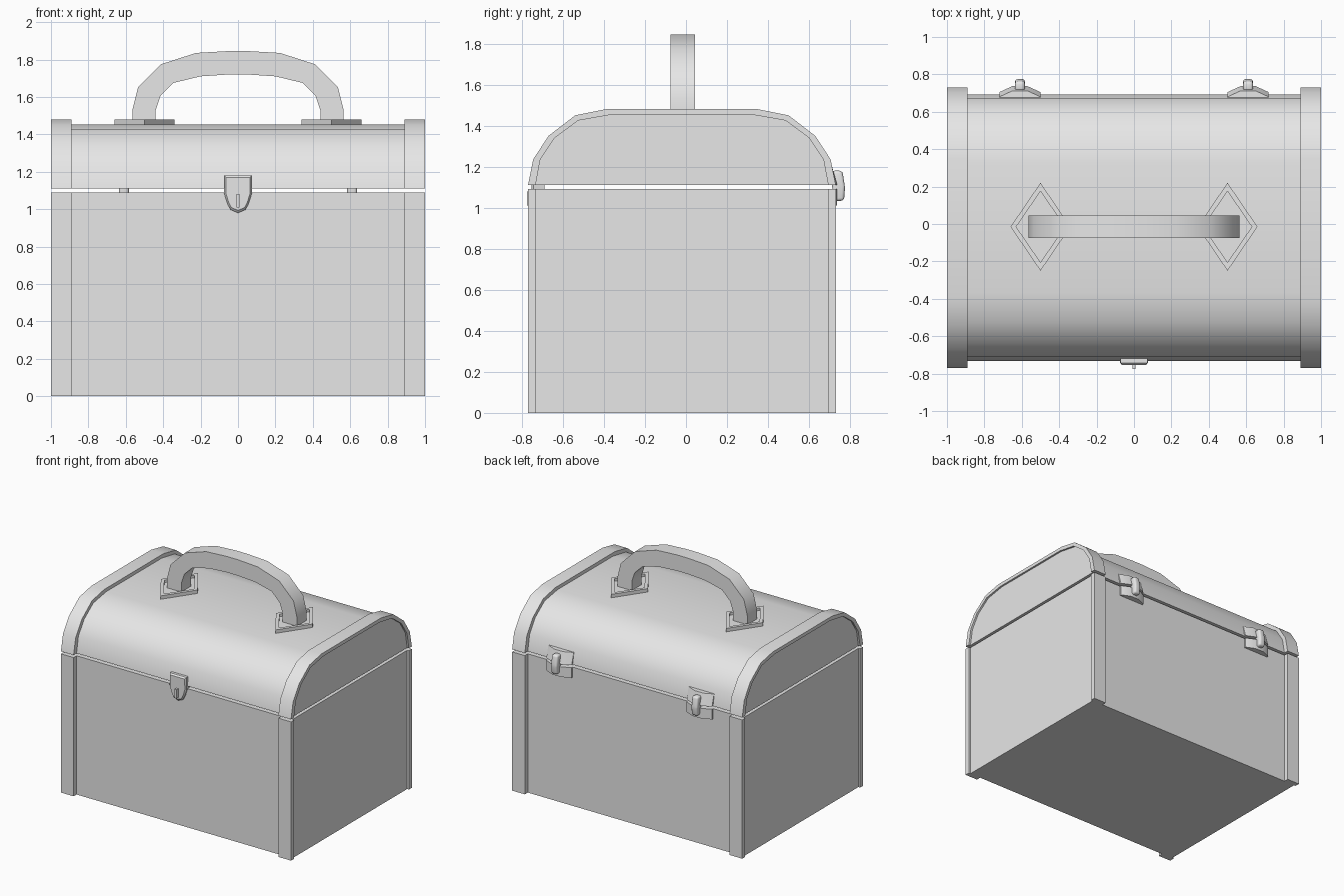
import bpy, bmesh, math

cube = bpy.data.objects.get("Cube")
if cube:
    bpy.data.objects.remove(cube, do_unlink=True)

grey = bpy.data.materials.new("light_grey")
grey.diffuse_color = (0.8, 0.8, 0.8, 1)
grey.use_nodes = True
grey.node_tree.nodes["Principled BSDF"].inputs["Base Color"].default_value = (0.8, 0.8, 0.8, 1)

MID_Y = -0.02          # depth centre of the case
END_X = 1.0            # outer face of the end trim
TRIM_X = 0.89          # inner edge of the end trim
PANEL_X = 0.985        # recessed end panels
SEAM_LOW, SEAM_HIGH = 1.09, 1.11


def loft(name, loops, round_edges=0.0):
    """Skin matching loops of points and cap both ends."""
    bm = bmesh.new()
    rings = [[bm.verts.new(p) for p in loop] for loop in loops]
    for a, b in zip(rings, rings[1:]):
        for i in range(len(a)):
            j = (i + 1) % len(a)
            bm.faces.new((a[i], a[j], b[j], b[i]))
    bm.faces.new(rings[0][::-1])
    bm.faces.new(rings[-1])
    bmesh.ops.recalc_face_normals(bm, faces=bm.faces)
    if round_edges:
        bmesh.ops.bevel(bm, geom=bm.edges[:], offset=round_edges, segments=3,
                        profile=0.5, affect='EDGES', clamp_overlap=True)
    mesh = bpy.data.meshes.new(name)
    bm.to_mesh(mesh)
    bm.free()
    mesh.materials.append(grey)
    obj = bpy.data.objects.new(name, mesh)
    bpy.context.collection.objects.link(obj)
    bpy.ops.object.select_all(action='DESELECT')
    obj.select_set(True)
    bpy.context.view_layer.objects.active = obj
    bpy.ops.object.shade_smooth_by_angle(angle=math.radians(35))
    return obj


def prism_x(name, pts, x0, x1, **kw):
    return loft(name, [[(x, y, z) for y, z in pts] for x in (x0, x1)], **kw)


def prism_y(name, pts, y0, y1):
    return loft(name, [[(x, y, z) for x, z in pts] for y in (y0, y1)])


def box(name, x0, x1, y0, y1, z0, z1):
    return prism_x(name, [(y0, z0), (y1, z0), (y1, z1), (y0, z1)], x0, x1)


def mirrored(half, centre=0.0):
    """Complete a half profile of (offset, height) points."""
    return ([(centre - u, v) for u, v in half] +
            [(centre + u, v) for u, v in reversed(half) if u > 0])


# Domed lid and the raised trim arches on its ends
outer_arch = mirrored([(0.75, SEAM_HIGH), (0.725, 1.235), (0.65, 1.35),
                       (0.52, 1.45), (0.37, 1.48)], MID_Y)
inner_arch = mirrored([(0.713, SEAM_HIGH), (0.69, 1.235), (0.62, 1.34),
                       (0.505, 1.425), (0.345, 1.453)], MID_Y)
prism_x("lid", inner_arch, -PANEL_X, PANEL_X)

# Lower case
wall = 0.713
box("case_body", -PANEL_X, PANEL_X, MID_Y - wall, MID_Y + wall, 0, SEAM_LOW)

for side, s in (("left", 1), ("right", -1)):
    prism_x(side + "_lid_trim", outer_arch + inner_arch[::-1], s * TRIM_X, s * END_X)
    for place, d in (("front", -1), ("back", 1)):
        ya, yb = sorted((MID_Y + d * wall, MID_Y + d * 0.75))
        box(f"{side}_{place}_post", s * TRIM_X, s * END_X, ya, yb, 0, SEAM_LOW)

    # Diamond handle mount with a shallow recess
    rings = []
    for rx, ry, z in ((0.16, 0.235, 1.445), (0.16, 0.235, 1.48),
                      (0.13, 0.19, 1.48), (0.13, 0.19, 1.46)):
        cx, cy = s * 0.5, -0.015
        rings.append([(cx - rx, cy, z), (cx, cy - ry, z), (cx + rx, cy, z), (cx, cy + ry, z)])
    loft(side + "_handle_mount", rings)

    # Hinge leaves with chamfered outline, the upper one leaning with the lid
    leaf = mirrored([(0.11, 0.65), (0.11, 0.705), (0.04, 0.737)], s * 0.61)
    for part, levels in (("lower", ((1.01, 0), (SEAM_LOW, 0))),
                         ("upper", ((SEAM_HIGH, 0), (1.2, -0.025)))):
        loft(f"{side}_{part}_hinge_leaf",
             [[(x, y + lean, z) for x, y in leaf] for z, lean in levels])

    # Rounded hinge knuckle
    prism_x(side + "_hinge_knuckle",
            [(0.715, 1.03), (0.77, 1.035), (0.775, 1.1), (0.762, 1.18), (0.71, 1.18)],
            s * 0.61 - 0.026, s * 0.61 + 0.026, round_edges=0.014)

# Arched carrying handle
grip_outer = mirrored([(0.565, 1.455), (0.565, 1.53), (0.535, 1.65),
                       (0.41, 1.775), (0.225, 1.835), (0.05, 1.845)])
grip_inner = mirrored([(0.44, 1.455), (0.44, 1.53), (0.415, 1.605),
                       (0.345, 1.675), (0.2, 1.71), (0.05, 1.72)])
prism_y("handle", grip_outer + grip_inner[::-1], -0.075, 0.045)

# Shield-shaped front clasp with chamfered face
shield = mirrored([(0, 0.98), (0.04, 0.997), (0.057, 1.03), (0.074, 1.085), (0.072, 1.18)])
clasp = []
for y, k in ((-0.69, 1), (-0.742, 1), (-0.753, 0.88)):
    clasp.append([(x * k, y, 1.09 + (z - 1.09) * k) for x, z in shield])
loft("front_clasp", clasp)
box("clasp_thumb_tab", -0.008, 0.008, -0.775, -0.745, 1.01, 1.08)
